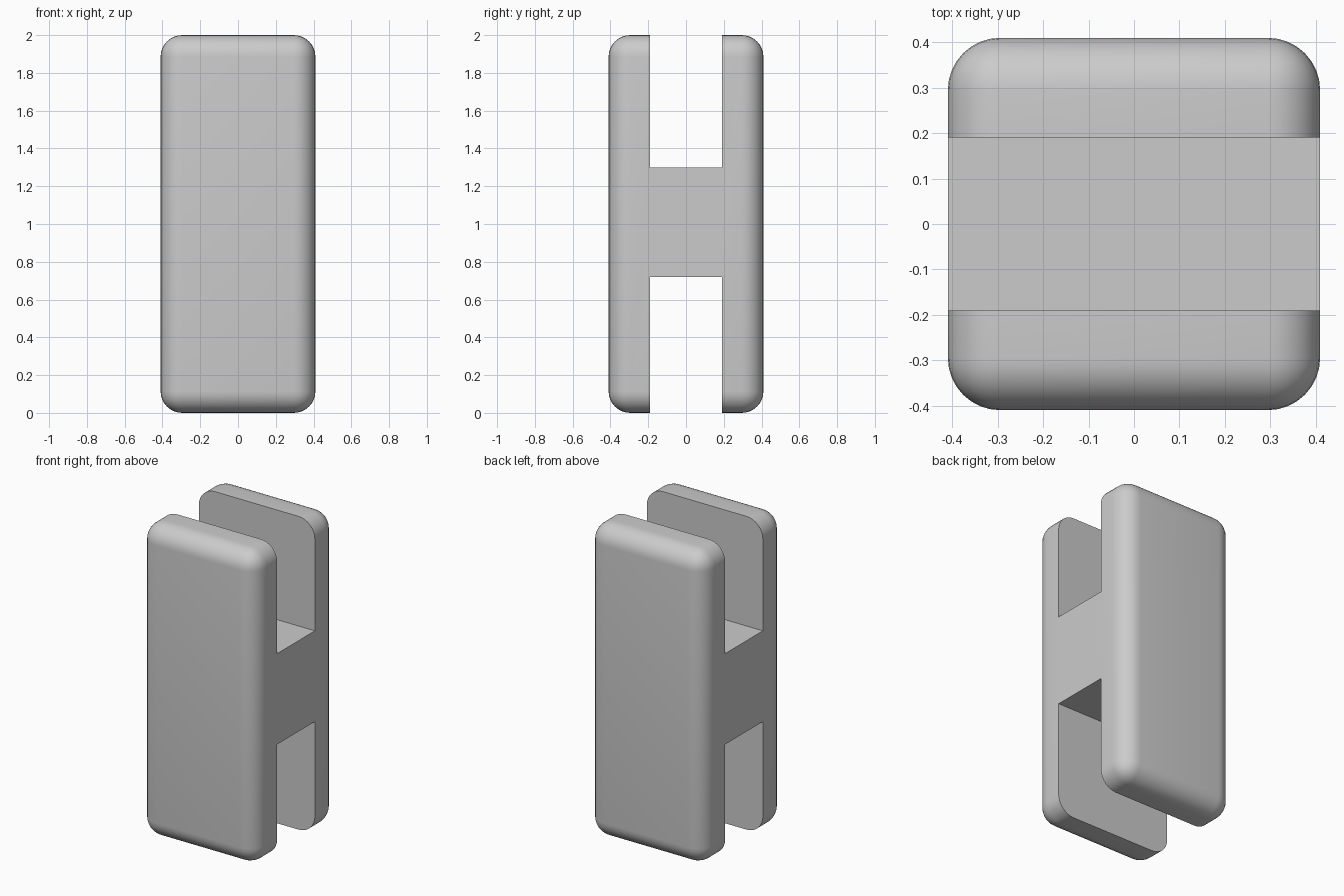
import bpy
import bmesh
import math

cube = bpy.data.objects.get("Cube")
if cube:
    bpy.data.objects.remove(cube, do_unlink=True)

WIDTH, HEIGHT, ROUNDING = 0.82, 2.0, 0.115
SLOT = 0.38                        # gap between the two plates
WEB_BOTTOM, WEB_TOP = 0.72, 1.30   # bridge joining the plates

grey = bpy.data.materials.new("light grey")
grey.use_nodes = True
grey.diffuse_color = (0.6, 0.6, 0.6, 1)
grey.node_tree.nodes["Principled BSDF"].inputs["Base Color"].default_value = (0.6, 0.6, 0.6, 1)


def box(name, size, z_low, z_high):
    """Box centred on the z axis, spanning z_low to z_high."""
    bm = bmesh.new()
    bmesh.ops.create_cube(bm, size=1)
    bmesh.ops.scale(bm, vec=(size[0], size[1], z_high - z_low), verts=bm.verts)
    bmesh.ops.translate(bm, vec=(0, 0, (z_low + z_high) / 2), verts=bm.verts)
    mesh = bpy.data.meshes.new(name)
    bm.to_mesh(mesh)
    bm.free()
    obj = bpy.data.objects.new(name, mesh)
    mesh.materials.append(grey)
    bpy.context.collection.objects.link(obj)
    return obj


# Rounded block
body = box("clip_body", (WIDTH, WIDTH), 0, HEIGHT)
bevel = body.modifiers.new("rounded edges", "BEVEL")
bevel.width = ROUNDING
bevel.segments = 8

# Slots cut through from side to side, leaving sharp inner edges
cutters = [box("upper_slot_cutter", (2, SLOT), WEB_TOP, HEIGHT + 0.5),
           box("lower_slot_cutter", (2, SLOT), -0.5, WEB_BOTTOM)]
for cutter in cutters:
    cutter.hide_render = True
    cut = body.modifiers.new(cutter.name, "BOOLEAN")
    cut.operation = "DIFFERENCE"
    cut.solver = "EXACT"
    cut.object = cutter

# Apply the modifiers, then smooth the rounded edges only
bpy.ops.object.select_all(action="DESELECT")
body.select_set(True)
bpy.context.view_layer.objects.active = body
for name in [m.name for m in body.modifiers]:
    bpy.ops.object.modifier_apply(modifier=name)
for cutter in cutters:
    bpy.data.objects.remove(cutter, do_unlink=True)
bpy.ops.object.shade_smooth_by_angle(angle=math.radians(30))
